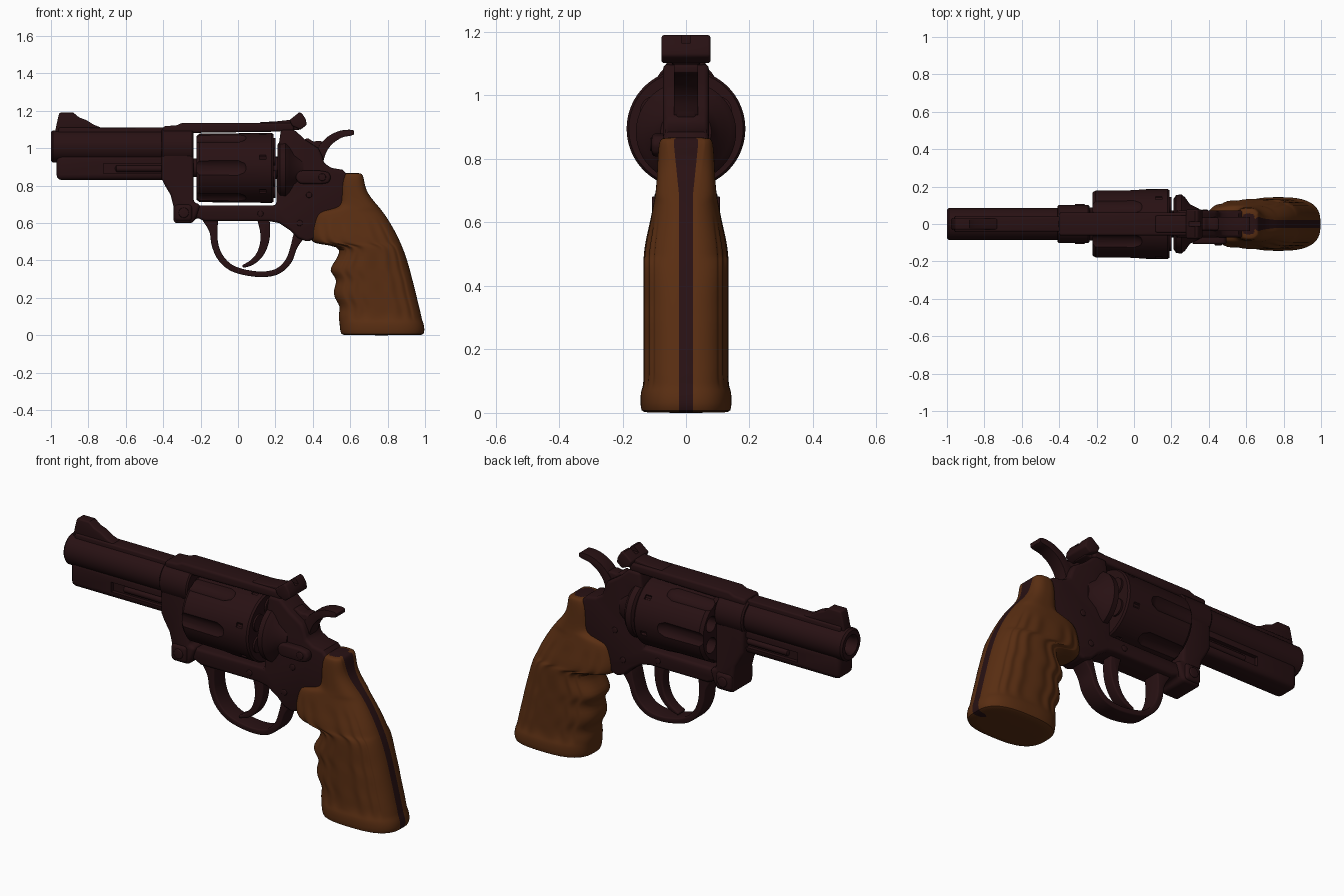
import bpy, bmesh, math

def material(name, rgb):
    m = bpy.data.materials.new(name)
    m.diffuse_color = (*rgb, 1)
    return m

METAL = material("dark_metal", (0.021, 0.0055, 0.0065))
WOOD = material("brown_wood", (0.10, 0.027, 0.006))

def make(name, bm, mats=(METAL,), bevel=0):
    bmesh.ops.remove_doubles(bm, verts=bm.verts[:], dist=1e-5)
    bmesh.ops.recalc_face_normals(bm, faces=bm.faces[:])
    me = bpy.data.meshes.new(name)
    bm.to_mesh(me)
    bm.free()
    for m in mats:
        me.materials.append(m)
    ob = bpy.data.objects.new(name, me)
    bpy.context.collection.objects.link(ob)
    if bevel:
        b = ob.modifiers.new("bevel", 'BEVEL')
        b.width, b.segments, b.limit_method = bevel, 3, 'ANGLE'
        b.angle_limit = math.radians(40)
    return ob

def prism(name, pts, y0, y1=None, bevel=0.012):
    """Side profile (x, z) extruded along y; a single value means +-y0."""
    if y1 is None:
        y0, y1 = -y0, y0
    bm = bmesh.new()
    f = bm.faces.new([bm.verts.new((x, y0, z)) for x, z in pts])
    ext = bmesh.ops.extrude_face_region(bm, geom=[f])["geom"]
    for v in ext:
        if isinstance(v, bmesh.types.BMVert):
            v.co.y = y1
    return make(name, bm, bevel=bevel)

def box(name, x0, x1, z0, z1, y0, y1=None, bevel=0.01):
    return prism(name, [(x0, z0), (x1, z0), (x1, z1), (x0, z1)], y0, y1, bevel)

def circle(x, z, r, n=20):
    return [(x + r * math.cos(k * math.tau / n), z + r * math.sin(k * math.tau / n)) for k in range(n)]

def lathe(name, prof, zc, yc=0, seg=48):
    """Profile (x, radius) turned about a line parallel to x."""
    bm = bmesh.new()
    rings = [[bm.verts.new((x, yc + r * math.cos(k * math.tau / seg), zc + r * math.sin(k * math.tau / seg)))
              for k in range(seg)] for x, r in prof]
    for a, b in zip(rings, rings[1:]):
        for k in range(seg):
            bm.faces.new((a[k], a[k - 1], b[k - 1], b[k]))
    return make(name, bm)

def smooth_path(pts, n=5):
    """Catmull-Rom through tuples of any length."""
    p = [pts[0]] + list(pts) + [pts[-1]]
    out = []
    for i in range(1, len(p) - 2):
        for k in range(n):
            t = k / n
            out.append(tuple(0.5 * (2 * b + (c - a) * t + (2 * a - 5 * b + 4 * c - d) * t * t
                       + (3 * b - a - 3 * c + d) * t ** 3) for a, b, c, d in zip(*p[i - 1:i + 3])))
    return out + [pts[-1]]

def ribbon(name, path, y, bevel):
    """Curved bar from (x, z, thickness) points."""
    p = smooth_path(path)
    left, right = [], []
    for i, (x, z, w) in enumerate(p):
        a, b = p[max(i - 1, 0)], p[min(i + 1, len(p) - 1)]
        dx, dz = b[0] - a[0], b[1] - a[1]
        d = math.hypot(dx, dz)
        left.append((x - dz / d * w / 2, z + dx / d * w / 2))
        right.append((x + dz / d * w / 2, z - dx / d * w / 2))
    return prism(name, left + right[::-1], y, bevel=bevel)

def cut(ob, cutter):
    cutter.hide_render = True
    m = ob.modifiers.new("cut", 'BOOLEAN')
    m.operation, m.object, m.solver = 'DIFFERENCE', cutter, 'EXACT'
    cutters.append(cutter)

cutters = []

# Barrel with bore, top rib, underlug and ejector rod
lathe("barrel", [(-0.7, 0), (-0.7, 0.045), (-0.985, 0.045), (-1, 0.055), (-1, 0.077),
                 (-0.99, 0.086), (-0.38, 0.086), (-0.38, 0)], 1.01)
box("barrel_rib", -0.96, -0.38, 1.05, 1.11, 0.04, bevel=0.008)
lug = box("underlug", -0.97, -0.38, 0.83, 0.97, 0.066, bevel=0.028)
for s in (-1, 1):
    cut(lug, box("slot_cutter", -0.72, -0.395, 0.865, 0.918, s * 0.045, s * 0.1, bevel=0))
lathe("ejector_rod", [(-0.74, 0), (-0.74, 0.022), (-0.3, 0.022), (-0.3, 0)], 0.891, seg=20)
for s in (-1, 1):
    lathe("rod_side", [(-0.66, 0), (-0.65, 0.018), (-0.39, 0.018), (-0.39, 0)], 0.891, s * 0.042, 16)
prism("front_sight", [(-0.98, 1.08), (-0.965, 1.15), (-0.955, 1.19), (-0.88, 1.19), (-0.85, 1.165),
                      (-0.81, 1.15), (-0.77, 1.125), (-0.73, 1.11), (-0.73, 1.08)], 0.03, bevel=0.008)

# Frame: front block, top strap, lower and rear body
lathe("barrel_collar", [(-0.41, 0), (-0.41, 0.094), (-0.402, 0.102), (-0.245, 0.102), (-0.238, 0.095),
                        (-0.238, 0)], 1.01)
prism("front_frame", [(-0.41, 1.06), (-0.41, 0.84), (-0.39, 0.8), (-0.36, 0.75), (-0.345, 0.69), (-0.345, 0.6),
                      (-0.24, 0.6), (-0.22, 0.64), (-0.2, 0.7), (-0.238, 0.71), (-0.238, 1.06)], 0.088, bevel=0.018)
prism("top_strap", [(-0.4, 1.08), (-0.4, 1.118), (-0.33, 1.122), (-0.3, 1.135), (0.3, 1.135), (0.3, 1.09)], 0.062)
prism("rear_frame", [(-0.34, 0.695), (-0.34, 0.605), (-0.24, 0.605), (-0.22, 0.63), (-0.18, 0.61), (0.17, 0.61),
                     (0.22, 0.6), (0.28, 0.56), (0.32, 0.52), (0.37, 0.5), (0.45, 0.53), (0.6, 0.62), (0.62, 0.82),
                     (0.56, 0.885), (0.5, 0.895), (0.46, 0.92), (0.45, 0.96), (0.43, 1.0), (0.36, 1.045),
                     (0.3, 1.1), (0.23, 1.1), (0.215, 1.0), (0.205, 0.8), (0.205, 0.695)], 0.072, bevel=0.022)
lathe("recoil_shield", [(0.212, 0), (0.212, 0.135), (0.225, 0.155), (0.255, 0.158), (0.275, 0.14),
                        (0.3, 0.105), (0.35, 0.08), (0.35, 0)], 0.885)

# Crane, latch, pins and screws
box("crane", -0.34, -0.245, 0.61, 0.7, 0.1, bevel=0.018)
latch = [(0.345 + c * 0.035, 0.845 + s * 0.035) for c, s in
         [(math.cos(math.radians(a)), math.sin(math.radians(a))) for a in range(90, 271, 20)]]
latch += [(0.44, 0.808), (0.485, 0.815), (0.498, 0.845), (0.485, 0.872), (0.44, 0.88)]
prism("thumb_latch", latch, -0.108, -0.06, bevel=0.012)
prism("latch_screw", circle(0.45, 0.845, 0.02), -0.114, -0.1, bevel=0.004)
for s in (-1, 1):
    prism("crane_screw", circle(-0.29, 0.655, 0.027), s * 0.09, s * 0.107, bevel=0.005)
    for x, z in ((0.12, 0.65), (0.33, 0.6), (0.38, 0.75)):
        prism("frame_pin", circle(x, z, 0.016), s * 0.06, s * 0.077, bevel=0.004)

# Six-shot cylinder with flutes and chambers
ZC = 0.895
drum = lathe("drum", [(-0.222, 0), (-0.222, 0.17), (-0.205, 0.183), (0.18, 0.187), (0.19, 0.18), (0.19, 0)], ZC, seg=72)
for k in range(6):
    a = math.radians(60 * k)
    cut(drum, lathe("flute_cutter", [(-0.26, 0), (-0.26, 0.06), (0.0, 0.06), (0.035, 0.048), (0.06, 0.022),
                                     (0.065, 0)], ZC + 0.225 * math.sin(a), 0.225 * math.cos(a), 24))
    a += math.radians(30)
    y, z = 0.115 * math.cos(a), ZC + 0.115 * math.sin(a)
    cut(drum, lathe("chamber_cutter", [(-0.26, 0), (-0.26, 0.042), (0.1, 0.042), (0.1, 0)], z, y, 24))
    lathe("cartridge_rim", [(0.18, 0), (0.18, 0.045), (0.2, 0.045), (0.2, 0)], z, y, 24)
    a += math.radians(12)
    box_z, box_y = ZC + 0.18 * math.sin(a), 0.18 * math.cos(a)
    cut(drum, lathe("notch_cutter", [(0.115, 0), (0.115, 0.014), (0.15, 0.014), (0.15, 0)],
                    box_z + 0.01 * math.sin(a), box_y + 0.01 * math.cos(a), 8))
lathe("drum_axle", [(-0.245, 0), (-0.245, 0.05), (-0.2, 0.05), (-0.2, 0.03), (0.18, 0.03), (0.18, 0.06),
                    (0.215, 0.06), (0.215, 0)], ZC, seg=24)

# Rear sight and hammer
prism("rear_sight_base", [(0.1, 1.12), (0.12, 1.14), (0.2, 1.143), (0.28, 1.152), (0.33, 1.15), (0.34, 1.1),
                          (0.22, 1.09)], 0.045, bevel=0.006)
sight = prism("rear_sight_blade", [(0.275, 1.15), (0.325, 1.19), (0.34, 1.19), (0.362, 1.155), (0.368, 1.125),
                                   (0.335, 1.1), (0.29, 1.12)], 0.077, bevel=0.008)
cut(sight, box("sight_notch_cutter", 0.25, 0.4, 1.165, 1.22, 0.014, bevel=0))
prism("hammer_body", [(0.34, 0.95), (0.35, 1.045), (0.375, 1.055), (0.4, 1.035), (0.43, 1.04), (0.455, 1.035),
                      (0.47, 0.99), (0.455, 0.92)], 0.034, bevel=0.01)
ribbon("hammer_spur", [(0.43, 0.95, 0.06), (0.455, 1.0, 0.05), (0.495, 1.045, 0.045), (0.55, 1.075, 0.038),
                       (0.6, 1.083, 0.032), (0.62, 1.083, 0.02)], 0.038, 0.011)

# Trigger guard and trigger
ribbon("trigger_guard", [(-0.15, 0.64, 0.1), (-0.132, 0.56, 0.045), (-0.122, 0.48, 0.036), (-0.09, 0.41, 0.034),
                         (-0.03, 0.358, 0.032), (0.06, 0.332, 0.03), (0.15, 0.327, 0.03), (0.22, 0.347, 0.032),
                         (0.272, 0.4, 0.034), (0.298, 0.47, 0.036), (0.325, 0.53, 0.06), (0.36, 0.58, 0.08)],
       0.05, 0.011)
ribbon("trigger", [(0.13, 0.65, 0.07), (0.145, 0.56, 0.055), (0.14, 0.49, 0.045), (0.115, 0.43, 0.036),
                   (0.075, 0.39, 0.028), (0.025, 0.367, 0.016)], 0.03, 0.007)

# Grip: stacked rounded sections (z, front x, back x, half width), dark strip down the back
ROWS = [(0, .565, .98, .128), (.004, .552, .993, .141), (.03, .545, 1.0, .144), (.068, .543, .992, .143),
        (.08, .54, .985, .136), (.11, .537, .98, .135), (.14, .546, .972, .135), (.17, .538, .965, .135),
        (.2, .515, .958, .135), (.24, .509, .948, .135), (.28, .527, .938, .135), (.31, .52, .93, .135),
        (.335, .497, .924, .135), (.36, .492, .917, .135), (.4, .522, .905, .135), (.44, .543, .892, .135),
        (.475, .54, .878, .135), (.488, .43, .873, .135), (.498, .395, .868, .134), (.53, .383, .854, .131),
        (.57, .385, .833, .122), (.61, .39, .81, .112), (.645, .398, .787, .105), (.665, .42, .772, .101),
        (.68, .51, .76, .098), (.7, .532, .743, .095), (.74, .538, .71, .092), (.78, .54, .688, .09),
        (.82, .543, .682, .088), (.85, .55, .678, .085), (.862, .558, .672, .08), (.868, .57, .66, .07)]
N, P = 40, 0.72
bm = bmesh.new()
rings = []
for z, xf, xb, w in ROWS:
    strip = min(0.03 + max(0, z - 0.68) * 0.16, 0.7 * w)
    end = math.pi - math.asin((strip / w) ** (1 / P))
    side = []
    for i in range(N + 1):
        t = end * i / N
        c = math.cos(t)
        x = (xf + xb) / 2 - (xb - xf) / 2 * math.copysign(abs(c) ** P, c)
        y = w * abs(math.sin(t)) ** P
        if 0.085 < z < 0.58 and 0.8 < t < 2.35:      # carved flutes on the side panels
            y -= 0.004 * (1 - math.cos(18 * (t - 0.8)))
        side.append((x, y, z))
    rings.append([bm.verts.new((x, -y, z)) for x, y, z in side[::-1]] + [bm.verts.new(p) for p in side[1:]])
M = 2 * N + 1
for a, b in zip(rings, rings[1:]):
    for k in range(M):
        f = bm.faces.new((a[k], a[(k + 1) % M], b[(k + 1) % M], b[k]))
        f.material_index = 1 if k == M - 1 else 0
bm.faces.new(rings[0][::-1])
bm.faces.new(rings[-1]).material_index = 1
grip = make("grip", bm, (WOOD, METAL))
grip.modifiers.new("smooth", 'SUBSURF').levels = 1

# Apply modifiers, remove cutters, smooth shading with sharp edges kept
bpy.context.view_layer.update()
bpy.ops.object.select_all(action='SELECT')
bpy.context.view_layer.objects.active = grip
bpy.ops.object.convert(target='MESH')
for c in cutters:
    bpy.data.objects.remove(c)
bpy.ops.object.select_all(action='SELECT')
bpy.ops.object.shade_smooth_by_angle(angle=math.radians(35))
